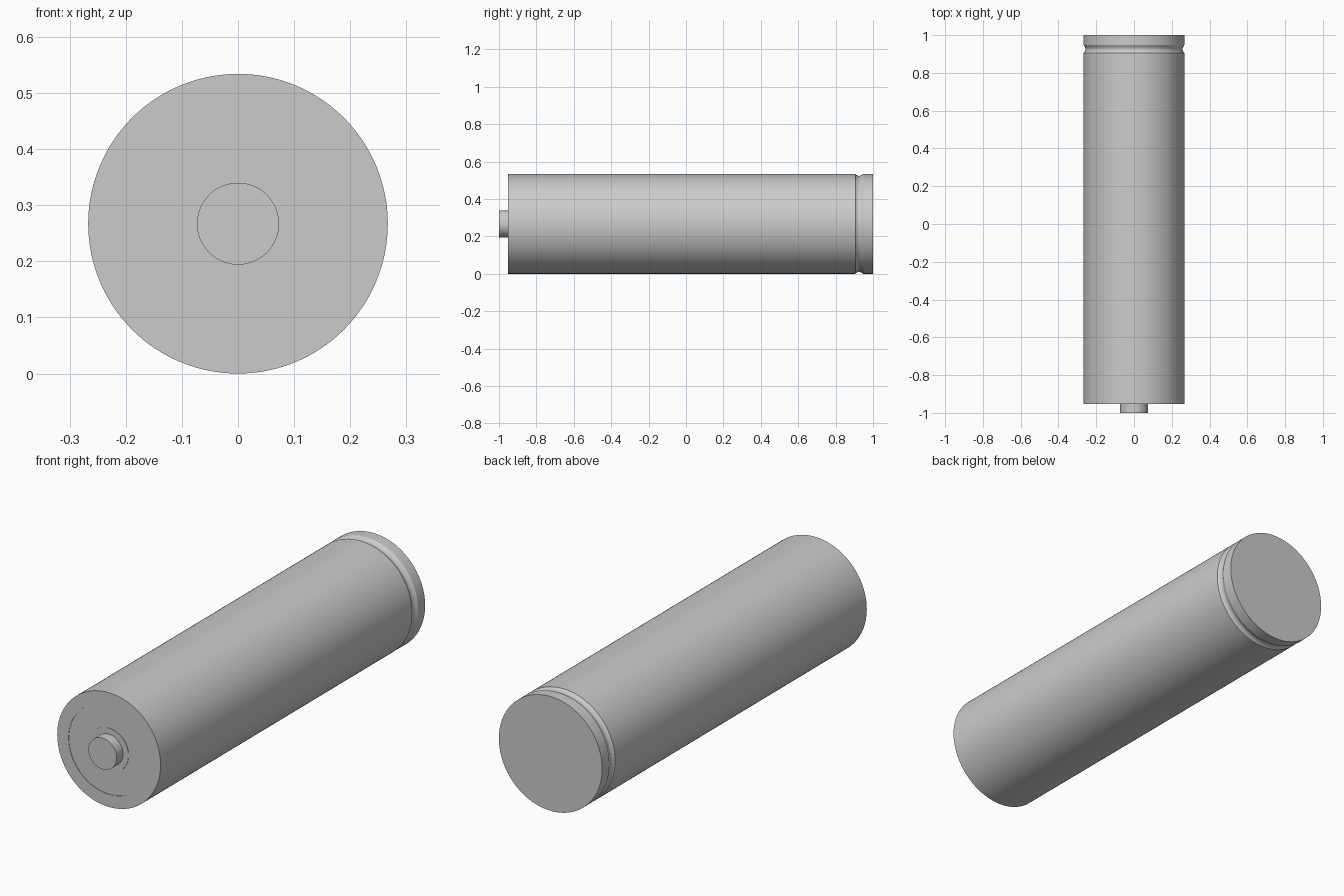
import bpy, bmesh, math

if "Cube" in bpy.data.objects:
    bpy.data.objects.remove(bpy.data.objects["Cube"])

R = 0.267      # cell radius, also the height of its axis
SEGS = 128


def lathe(name, profile):
    """Revolve (radius, y) points around the horizontal cell axis."""
    bm = bmesh.new()
    rings = []
    for r, y in profile:
        if r == 0:
            rings.append([bm.verts.new((0, y, R))])
        else:
            rings.append([bm.verts.new((r * math.sin(2 * math.pi * i / SEGS), y,
                                        R + r * math.cos(2 * math.pi * i / SEGS)))
                          for i in range(SEGS)])
    for a, b in zip(rings, rings[1:]):
        for i in range(SEGS):
            j = (i + 1) % SEGS
            if len(a) == 1:
                bm.faces.new((a[0], b[i], b[j]))
            elif len(b) == 1:
                bm.faces.new((a[i], b[0], a[j]))
            else:
                bm.faces.new((a[i], b[i], b[j], a[j]))
    bmesh.ops.recalc_face_normals(bm, faces=bm.faces)
    mesh = bpy.data.meshes.new(name)
    bm.to_mesh(mesh)
    bm.free()
    obj = bpy.data.objects.new(name, mesh)
    bpy.context.collection.objects.link(obj)
    bpy.ops.object.select_all(action='DESELECT')
    obj.select_set(True)
    bpy.context.view_layer.objects.active = obj
    bpy.ops.object.shade_smooth_by_angle(angle=math.radians(30))
    return obj


FACE = -0.953   # front end face
STEP = 0.002    # shallow recess of the insulating ring

# Rounded crimp groove near the back end
groove = [(R - 0.003 - 0.007 * math.sin(math.pi * i / 8), 0.907 + 0.036 * i / 8)
          for i in range(9)]

# Casing with recessed front ring, groove and flat base
lathe("casing", [(0, FACE), (0.101, FACE), (0.101, FACE + STEP),
                 (0.208, FACE + STEP), (0.208, FACE), (R, FACE),
                 (R, 0.905)] + groove +
      [(R, 0.948), (R, 1.0), (0, 1.0)])

# Positive contact on the front
lathe("contact_button", [(0, -1.0), (0.073, -1.0), (0.073, FACE + 0.005),
                         (0, FACE + 0.005)])
